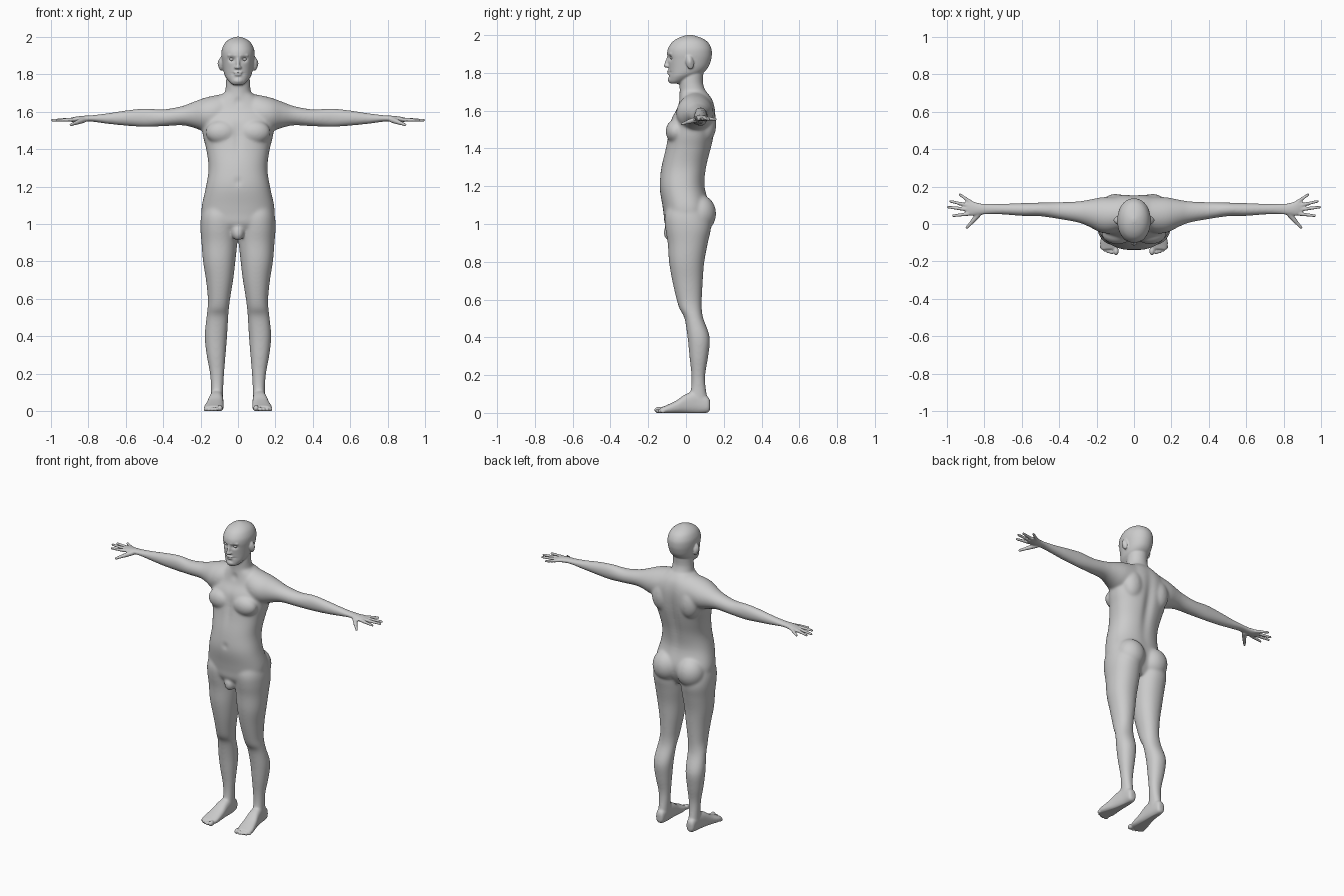
import bpy, bmesh, math
from mathutils import Vector, Matrix

skin = bpy.data.materials.new("plain grey")
skin.diffuse_color = (0.6, 0.6, 0.6, 1)
bm = bmesh.new()


def spline(p, steps=4):
    """Smoothly resample a list of section tuples."""
    out = []
    for i in range(len(p) - 1):
        a, b, c, d = p[max(i - 1, 0)], p[i], p[i + 1], p[min(i + 2, len(p) - 1)]
        for k in range(steps):
            t = k / steps
            out.append([0.5 * (2 * q + (r - o) * t + (2 * o - 5 * q + 4 * r - s) * t * t
                               + (3 * q - o - 3 * r + s) * t ** 3) for o, q, r, s in zip(a, b, c, d)])
    return out + [list(p[-1])]


def tube(axis, sections, side=1, power=2.0, n=40):
    """Loft along an axis; section = position, then low/high bounds of the two other axes."""
    rings = []
    for t, u0, u1, v0, v1 in spline(sections):
        ring = []
        for k in range(n):
            a = 2 * math.pi * k / n
            c, s = math.cos(a), math.sin(a)
            u = (u0 + u1) / 2 + (u1 - u0) / 2 * math.copysign(abs(c) ** (2 / power), c)
            v = (v0 + v1) / 2 + (v1 - v0) / 2 * math.copysign(abs(s) ** (2 / power), s)
            x, y, z = {"x": (t, u, v), "y": (u, t, v), "z": (u, v, t)}[axis]
            ring.append(bm.verts.new((side * x, y, z)))
        rings.append(ring)
    for r, q in zip(rings, rings[1:]):
        for k in range(n):
            bm.faces.new((r[k], r[(k + 1) % n], q[(k + 1) % n], q[k]))
    bm.faces.new(rings[0])
    bm.faces.new(rings[-1])


def ball(center, radii, tilt=0):
    m = Matrix.Translation(center) @ Matrix.Rotation(tilt, 4, "X") @ Matrix.Diagonal((*radii, 1))
    bmesh.ops.create_uvsphere(bm, u_segments=24, v_segments=16, radius=1, matrix=m)


def limb(a, b, ra, rb):
    """Rounded tapering rod."""
    a, b = Vector(a), Vector(b)
    d = b - a
    m = Matrix.Translation((a + b) / 2) @ d.to_track_quat("Z", "Y").to_matrix().to_4x4()
    bmesh.ops.create_cone(bm, cap_ends=True, segments=16, radius1=ra, radius2=rb, depth=d.length, matrix=m)
    ball(a, (ra,) * 3)
    ball(b, (rb,) * 3)


# torso
tube("z", [(0.95, -.13, .13, -.08, .08), (1.0, -.17, .17, -.112, .11), (1.05, -.192, .192, -.118, .125),
           (1.1, -.193, .193, -.125, .125), (1.2, -.171, .171, -.14, .1), (1.3, -.157, .157, -.13, .11),
           (1.4, -.17, .17, -.108, .135), (1.47, -.187, .187, -.095, .15), (1.55, -.195, .195, -.08, .158),
           (1.61, -.18, .18, -.048, .155), (1.66, -.13, .13, -.035, .14), (1.7, -.075, .075, -.03, .11)],
     power=2.3, n=64)
# neck
tube("z", [(1.6, -.08, .08, -.035, .14), (1.66, -.082, .082, -.038, .128), (1.7, -.071, .071, -.034, .107),
           (1.75, -.064, .064, -.034, .09), (1.82, -.062, .062, -.03, .095)])
# head
tube("z", [(1.743, -.026, .026, -.085, -.035), (1.755, -.042, .042, -.091, 0), (1.78, -.063, .063, -.09, .05),
           (1.8, -.073, .073, -.09, .09), (1.83, -.08, .08, -.092, .118), (1.87, -.086, .086, -.096, .133),
           (1.9, -.089, .089, -.1, .137), (1.93, -.087, .087, -.095, .134), (1.96, -.075, .075, -.076, .118),
           (1.98, -.057, .057, -.05, .092), (1.993, -.034, .034, -.02, .06), (2.001, -.008, .008, .01, .03)],
     power=2.1, n=48)
# nose, lips and chin
limb((0, -.094, 1.885), (0, -.106, 1.838), .007, .011)
ball((0, -.092, 1.809), (.024, .009, .006))
ball((0, -.09, 1.798), (.02, .01, .006))
ball((0, -.083, 1.765), (.024, .014, .016))
# groin
ball((0, -.085, .955), (.034, .034, .045))

for s in (1, -1):
    # nostril, brow, ear
    ball((s * .011, -.098, 1.836), (.008, .012, .008))
    limb((s * .014, -.094, 1.899), (s * .05, -.08, 1.901), .007, .006)
    ball((s * .091, .02, 1.855), (.012, .021, .037), .2)
    # chest, shoulder blade and buttock
    ball((s * .088, -.053, 1.49), (.085, .055, .065))
    ball((s * .1, .105, 1.53), (.07, .056, .1))
    ball((s * .088, .072, 1.055), (.092, .088, .1))
    # arm and palm
    tube("x", [(.05, -.03, .145, 1.5, 1.7), (.12, -.05, .145, 1.49, 1.688), (.18, -.045, .142, 1.495, 1.674),
               (.24, -.015, .13, 1.515, 1.652), (.3, .008, .121, 1.527, 1.63), (.4, .026, .117, 1.522, 1.613),
               (.5, .041, .115, 1.518, 1.618), (.6, .043, .112, 1.525, 1.607), (.7, .051, .108, 1.536, 1.591),
               (.78, .053, .107, 1.547, 1.581), (.83, .048, .111, 1.546, 1.578), (.87, .044, .125, 1.545, 1.573),
               (.9, .05, .125, 1.547, 1.565)], s)
    # thumb and fingers
    limb((s * .825, .06, 1.556), (s * .862, .015, 1.542), .016, .012)
    limb((s * .862, .015, 1.542), (s * .893, -.019, 1.53), .011, .008)
    for x0, y0, x1, y1 in ((.885, .054, .966, .044), (.895, .078, .993, .09),
                           (.89, .1, .98, .121), (.87, .115, .93, .157)):
        limb((s * x0, y0, 1.558), (s * x1, y1, 1.554), .0105, .0075)
    # leg
    tube("z", [(1.14, .03, .17, -.08, .09), (1.05, .004, .196, -.112, .12), (.98, .002, .201, -.11, .132),
               (.9, .004, .195, -.097, .116), (.8, .014, .187, -.09, .097), (.7, .026, .171, -.073, .089),
               (.6, .042, .161, -.05, .084), (.55, .048, .163, -.034, .084), (.5, .052, .169, -.008, .092),
               (.4, .058, .178, .008, .126), (.3, .066, .168, .018, .118), (.2, .074, .15, .028, .102),
               (.12, .079, .144, .025, .106), (.05, .08, .145, .0, .12)], s, 2.15)
    # foot and toes
    tube("y", [(.128, .1, .125, .02, .06), (.115, .086, .14, .002, .085), (.06, .08, .146, -.004, .115),
               (0, .078, .157, -.004, .1), (-.05, .077, .17, -.004, .066), (-.1, .078, .181, -.004, .042),
               (-.135, .086, .176, 0, .028)], s, 2.5)
    for x, y, r in ((.096, -.145, .017), (.12, -.148, .012), (.139, -.143, .011),
                    (.157, -.135, .011), (.173, -.122, .011)):
        ball((s * x, y, r - .002), (r * .85, r * 1.35, r))

bmesh.ops.recalc_face_normals(bm, faces=bm.faces)
mesh = bpy.data.meshes.new("body")
bm.to_mesh(mesh)
bm.free()
body = bpy.data.objects.new("body", mesh)
bpy.context.collection.objects.link(body)

# fuse all parts into one skin
fuse = body.modifiers.new("fuse", "REMESH")
fuse.mode = "VOXEL"
fuse.voxel_size = 0.005
fused = bpy.data.meshes.new_from_object(body.evaluated_get(bpy.context.evaluated_depsgraph_get()))
body.modifiers.clear()
body.data = fused
fused.name = "body"

# sculpted hollows: centre, radii, push; each mirrored in x
brushes = [((.033, -.09, 1.88), (.016, .04, .012), (0, .015, 0)),      # eye socket
           ((.02, -.09, 1.8035), (.022, .03, .003), (0, .006, 0)),      # mouth line
           ((0, -.13, 1.225), (.012, .05, .014), (0, .012, 0)),         # navel
           ((0, .15, 1.4), (.028, .08, .2), (0, -.016, 0)),             # spine
           ((0, -.1, 1.47), (.016, .06, .09), (0, .008, 0)),            # breastbone
           ((.103, .02, 1.858), (.01, .01, .02), (-.007, 0, 0)),        # ear bowl
           ((0, -.03, 1.655), (.014, .03, .02), (0, .01, 0))]           # throat notch
for v in fused.vertices:
    p = v.co.copy()
    for c, r, push in brushes:
        d = sum(((q - o) / w) ** 2 for q, o, w in zip((abs(p.x), p.y, p.z), c, r))
        if d < 9:
            f = math.exp(-d)
            v.co += Vector((math.copysign(push[0], p.x), push[1], push[2])) * f
    v.co.z = max(v.co.z, 0)

# strong smoothing on trunk and limbs, light on head, hands and feet
group = body.vertex_groups.new(name="soft")
for v in fused.vertices:
    x, z = abs(v.co.x), v.co.z
    w = min(1, max(0, (.75 - x) / .2)) * min(1, max(0, (z - .08) / .1))
    if x < .12:
        w *= min(1, max(0, (1.76 - z) / .05))
    group.add([v.index], w, "REPLACE")
for label, count, masked in (("blend", 40, True), ("polish", 3, False)):
    m = body.modifiers.new(label, "SMOOTH")
    m.factor = 0.5
    m.iterations = count
    if masked:
        m.vertex_group = "soft"
fused.materials.clear()
fused.materials.append(skin)
fused.polygons.foreach_set("use_smooth", [True] * len(fused.polygons))

# eyes
for s, label in ((1, "left_eye"), (-1, "right_eye")):
    bm = bmesh.new()
    ball((s * .033, -.073, 1.88), (.013, .012, .009))
    eye = bpy.data.meshes.new(label)
    bm.to_mesh(eye)
    bm.free()
    eye.materials.append(skin)
    eye.polygons.foreach_set("use_smooth", [True] * len(eye.polygons))
    bpy.context.collection.objects.link(bpy.data.objects.new(label, eye))
